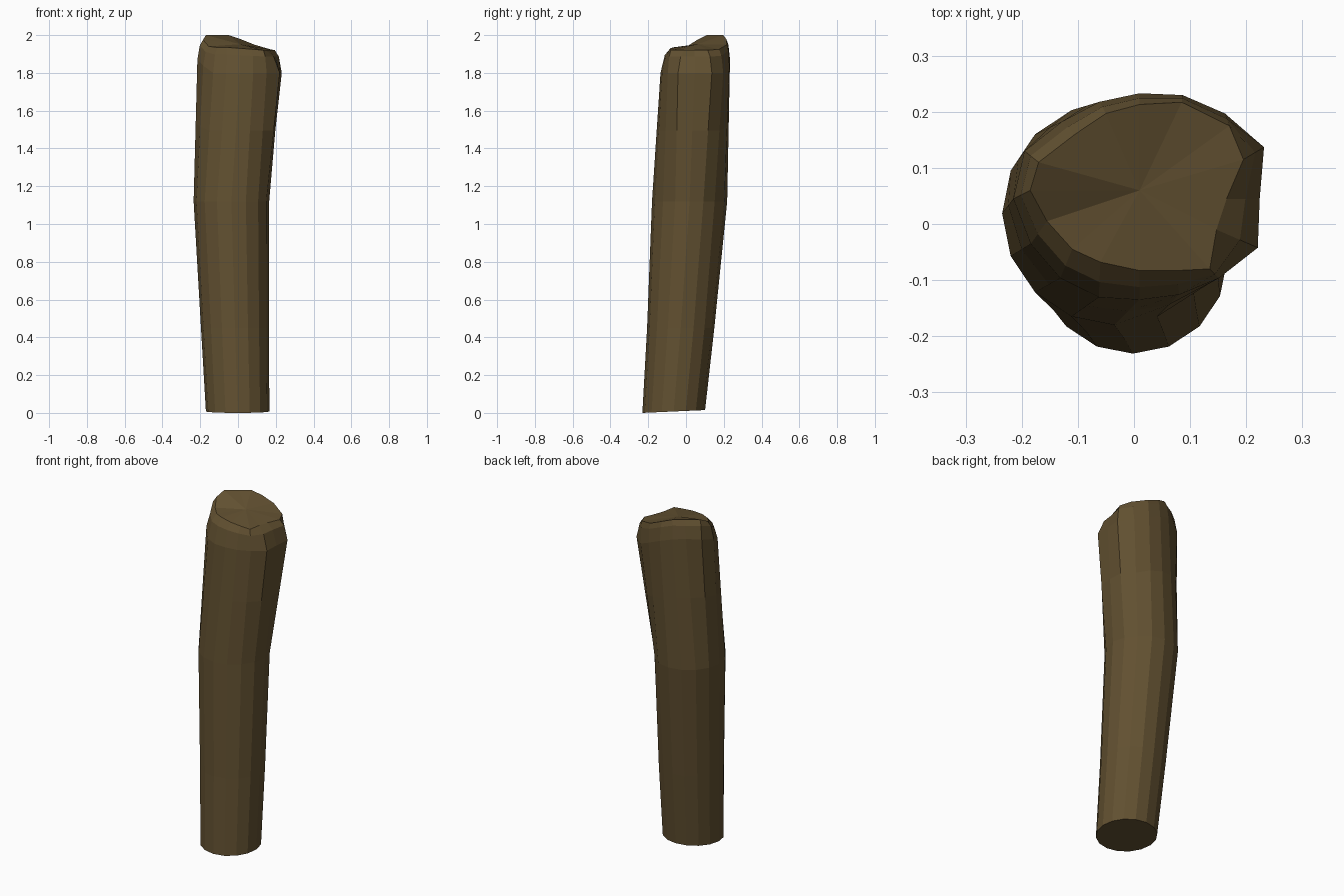
import bpy, bmesh, math

if "Cube" in bpy.data.objects:
    bpy.data.objects.remove(bpy.data.objects["Cube"])

N = 16
ANG = [2 * math.pi * i / N for i in range(N)]

# Radii of the swollen upper end, anticlockwise from +x
UPPER = [.214, .24, .215, .2, .188, .187, .195, .222,
         .225, .21, .2, .19, .18, .185, .2, .228]
# Broken end outline (x, y, z)
TOP = [(.165, .045, 1.92), (.195, .115, 1.92), (.17, .175, 1.925), (.085, .217, 1.95),
       (.01, .213, 1.98), (-.05, .197, 2), (-.105, .16, 2), (-.17, .11, 2),
       (-.185, .06, 1.975), (-.155, .005, 1.94), (-.11, -.045, 1.935), (-.06, -.068, 1.935),
       (.01, -.083, 1.93), (.075, -.083, 1.925), (.135, -.08, 1.92), (.147, -.01, 1.92)]


def ring(bm, cx, cy, rx, ry, zfun):
    return [bm.verts.new((cx + rx * math.cos(a), cy + ry * math.sin(a), zfun(a))) for a in ANG]


def mix(a, b, t):
    return [bm.verts.new(p.co.lerp(q.co, t)) for p, q in zip(a, b)]


def bridge(bm, a, b):
    for i in range(N):
        j = (i + 1) % N
        bm.faces.new((a[i], a[j], b[j], b[i]))


bm = bmesh.new()

# Trunk rings: slightly slanted foot, lower trunk, bend
foot = ring(bm, -.002, -.065, .168, .166, lambda a: .0075 + .0075 * math.sin(a))
low = ring(bm, -.016, -.028, .18, .178, lambda a: .45)
bend = ring(bm, -.035, .019, .2, .199, lambda a: 1.12)
# Shallow groove along the right rear of the bend
for i, f in ((1, .97), (2, .95)):
    bend[i].co.x *= f
    bend[i].co.y *= f

# Swollen shoulder, higher at the back left
shoulder = [bm.verts.new((.01 + r * math.cos(a), .045 + r * math.sin(a),
                          1.8 + .1 * max(0, math.cos(a - math.radians(135)))))
            for a, r in zip(ANG, UPPER)]
upper = mix(bend, shoulder, .55)

# Chamfer between shoulder and broken end
top = [bm.verts.new(p) for p in TOP]
lip = mix(shoulder, top, .72)
for v, s in zip(lip, shoulder):
    v.co.x += (s.co.x - v.co.x) * .4
    v.co.y += (s.co.y - v.co.y) * .4

rings = [foot, low, bend, upper, shoulder, lip, top]
for a, b in zip(rings, rings[1:]):
    bridge(bm, a, b)

# End caps
bm.faces.new(foot[::-1])
centre = bm.verts.new((.01, .06, 1.952))
for i in range(N):
    bm.faces.new((top[i], top[(i + 1) % N], centre))

bmesh.ops.recalc_face_normals(bm, faces=bm.faces)
mesh = bpy.data.meshes.new("log")
bm.to_mesh(mesh)
bm.free()

# Bark material
bark = bpy.data.materials.new("bark")
bark.diffuse_color = (.12, .08, .03, 1)
bark.use_nodes = True
bark.node_tree.nodes["Principled BSDF"].inputs["Base Color"].default_value = bark.diffuse_color
mesh.materials.append(bark)
log = bpy.data.objects.new("log", mesh)
bpy.context.collection.objects.link(log)
